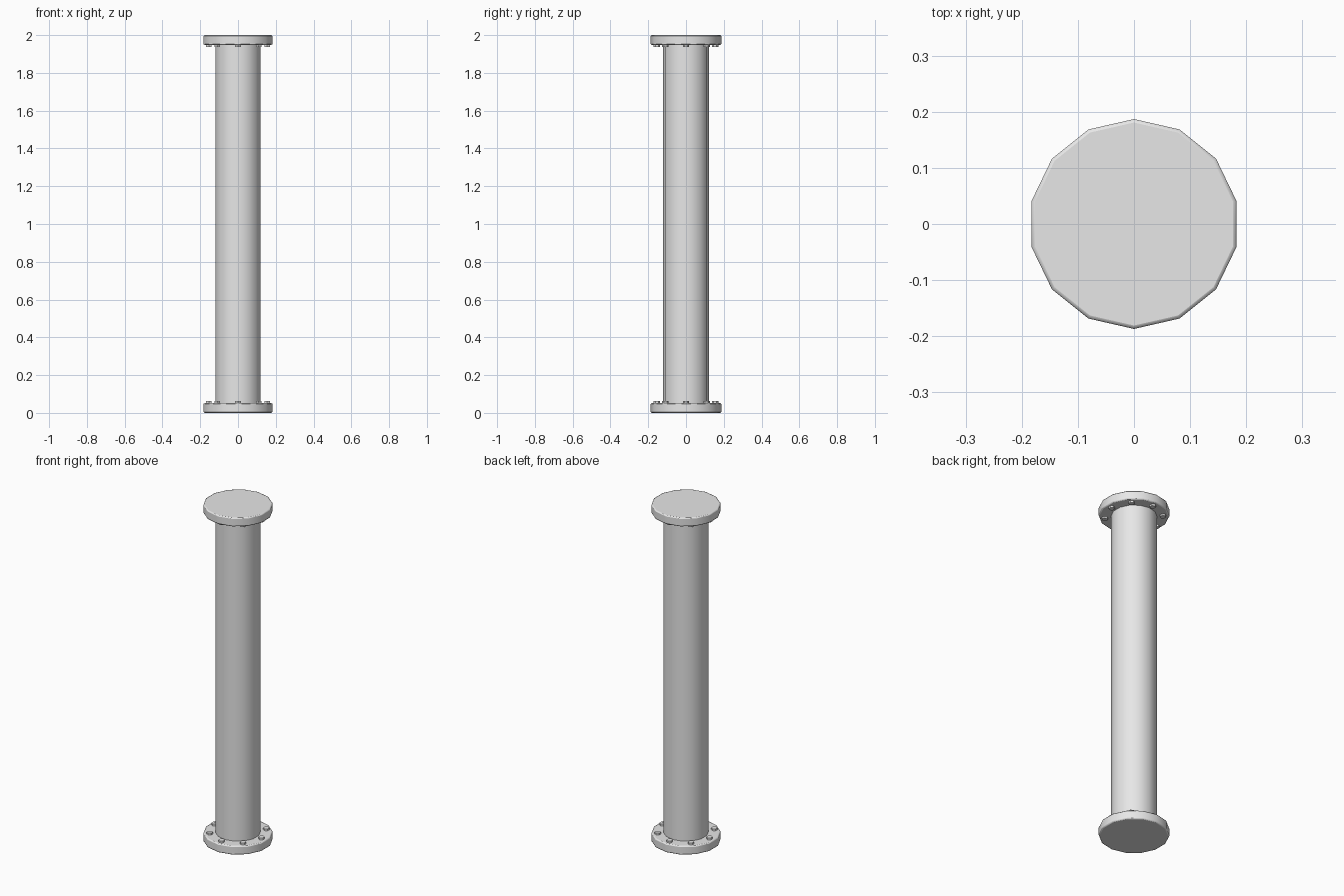
import bpy
from math import radians, sin, cos, pi

cube = bpy.data.objects.get("Cube")
if cube:
    bpy.data.objects.remove(cube, do_unlink=True)

SIDES = 14
HEIGHT = 2.0
FLANGE_R, FLANGE_H = 0.187, 0.052
PIPE_R = 0.122
BOLT_RING, BOLT_R, BOLT_H = 0.154, 0.017, 0.011

grey = bpy.data.materials.new("light_grey")
grey.use_nodes = True
colour = (0.8, 0.8, 0.8, 1.0)
grey.diffuse_color = colour
grey.node_tree.nodes["Principled BSDF"].inputs["Base Color"].default_value = colour


def cylinder(name, sides, radius, z0, z1, x=0, y=0, fill='NGON'):
    bpy.ops.mesh.primitive_cylinder_add(
        vertices=sides, radius=radius, depth=z1 - z0,
        end_fill_type=fill, location=(x, y, (z0 + z1) / 2))
    obj = bpy.context.object
    obj.name = name
    obj.data.materials.append(grey)
    return obj


def flange(name, z0):
    # Round disc with softened rims
    obj = cylinder(name, SIDES, FLANGE_R, z0, z0 + FLANGE_H)
    bpy.ops.object.shade_smooth_by_angle(angle=radians(40))
    bevel = obj.modifiers.new("rim", 'BEVEL')
    bevel.width = 0.006
    bevel.segments = 2
    bevel.limit_method = 'ANGLE'
    bevel.angle_limit = radians(40)


# Pipe between the two flanges
cylinder("pipe", SIDES, PIPE_R, FLANGE_H / 2, HEIGHT - FLANGE_H / 2, fill='NOTHING')
bpy.ops.object.shade_smooth_by_angle(angle=radians(40))

flange("bottom_flange", 0)
flange("top_flange", HEIGHT - FLANGE_H)

# Rings of bolt heads on the inner faces of the flanges
for ring, z0 in (("bottom", FLANGE_H), ("top", HEIGHT - FLANGE_H - BOLT_H)):
    for i in range(8):
        a = i * pi / 4
        cylinder(f"{ring}_bolt_{i + 1}", 6, BOLT_R, z0, z0 + BOLT_H,
                 BOLT_RING * cos(a), BOLT_RING * sin(a))
